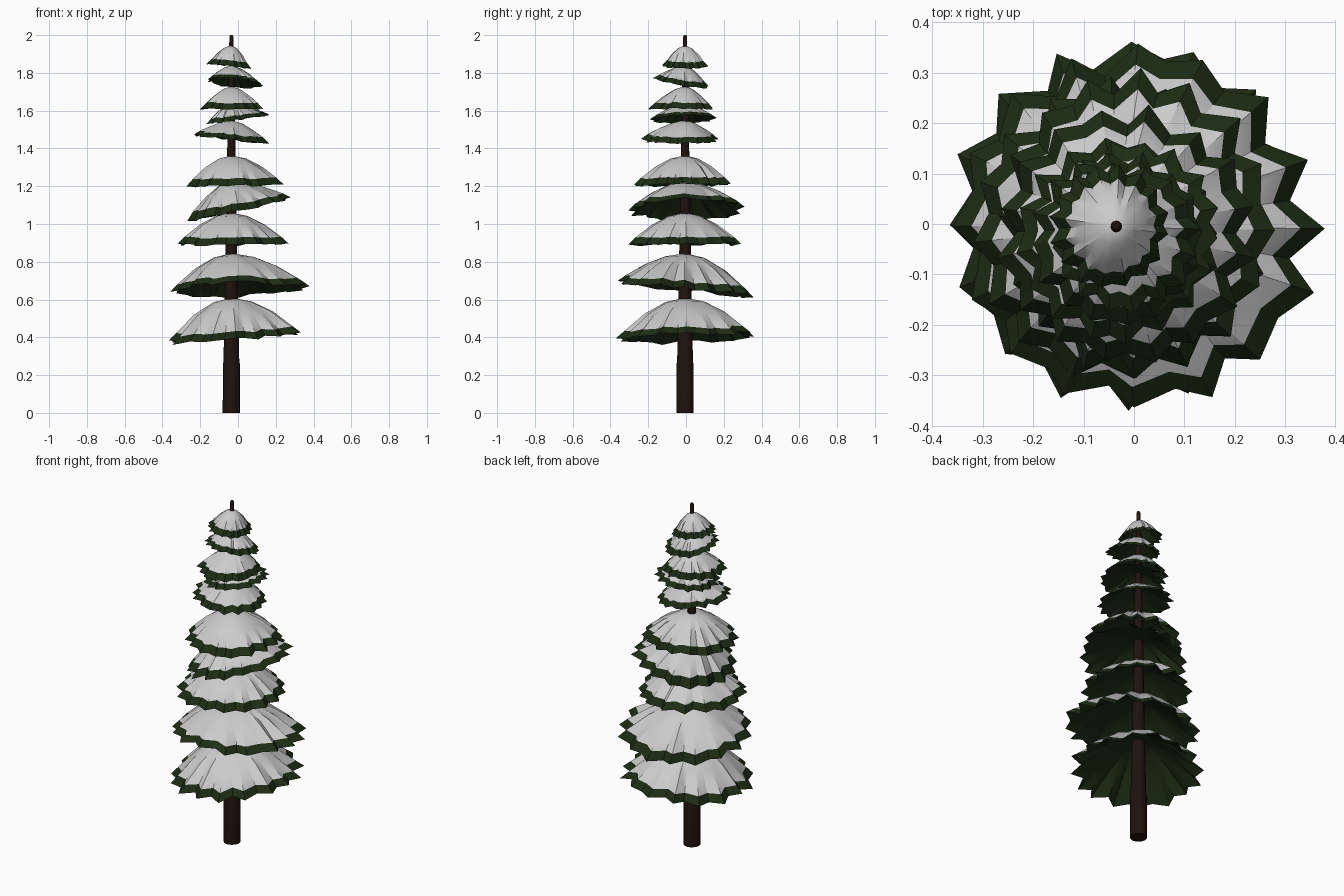
import bpy, bmesh, math, random

if "Cube" in bpy.data.objects:
    bpy.data.objects.remove(bpy.data.objects["Cube"])

random.seed(7)
TX, TY = -0.035, -0.005   # trunk axis
POINTS = 16               # star points on each branch layer


def material(name, rgb):
    m = bpy.data.materials.new(name)
    m.diffuse_color = (*rgb, 1)
    m.use_nodes = True
    m.node_tree.nodes["Principled BSDF"].inputs["Base Color"].default_value = m.diffuse_color
    return m


SNOW = material("snow", (0.77, 0.77, 0.77))
GREEN = material("needles", (0.012, 0.026, 0.007))
BARK = material("bark", (0.014, 0.006, 0.004))


def skin(name, rings, mat):
    """Join successive closed rings of points; a one-point ring is a pole."""
    bm = bmesh.new()
    loops = [[bm.verts.new(p) for p in r] for r in rings]
    for a, b in zip(loops, loops[1:]):
        n = max(len(a), len(b))
        for i in range(n):
            j = (i + 1) % n
            if len(a) == 1:
                bm.faces.new((a[0], b[i], b[j]))
            elif len(b) == 1:
                bm.faces.new((a[i], b[0], a[j]))
            else:
                bm.faces.new((a[i], b[i], b[j], a[j]))
    me = bpy.data.meshes.new(name)
    bm.to_mesh(me)
    bm.free()
    me.materials.append(mat)
    ob = bpy.data.objects.new(name, me)
    bpy.context.collection.objects.link(ob)
    return ob


# Trunk: tapered lathe, drawn from top to bottom
def circle(r, z, n=12):
    return [(TX + r * math.cos(2 * math.pi * i / n),
             TY + r * math.sin(2 * math.pi * i / n), z) for i in range(n)]


trunk = [(0.006, 2.0), (0.011, 1.99), (0.012, 1.9), (0.022, 1.4), (0.03, 0.9),
         (0.035, 0.62), (0.042, 0.27), (0.045, 0.26), (0.046, 0.0)]
skin("trunk", [[(TX, TY, 2.0)]] + [circle(r, z) for r, z in trunk]
     + [[(TX, TY, 0.0)]], BARK)

# Branch layers: apex z, x left/right, y front/back, rim z left/right/front/back
LAYERS = [
    (0.61, -0.37, 0.34, -0.36, 0.37, 0.37, 0.42, 0.39, 0.41),
    (0.845, -0.36, 0.37, -0.37, 0.36, 0.65, 0.66, 0.69, 0.62),
    (1.06, -0.325, 0.265, -0.315, 0.285, 0.89, 0.89, 0.89, 0.89),
    (1.225, -0.265, 0.28, -0.31, 0.31, 1.02, 1.135, 1.07, 1.08),
    (1.363, -0.275, 0.245, -0.28, 0.235, 1.20, 1.21, 1.20, 1.21),
    (1.55, -0.235, 0.168, -0.24, 0.175, 1.475, 1.43, 1.44, 1.44),
    (1.64, -0.17, 0.17, -0.19, 0.165, 1.535, 1.58, 1.55, 1.56),
    (1.73, -0.205, 0.14, -0.205, 0.145, 1.61, 1.61, 1.61, 1.61),
    (1.84, -0.165, 0.13, -0.175, 0.12, 1.765, 1.735, 1.77, 1.72),
    (1.947, -0.167, 0.072, -0.13, 0.12, 1.85, 1.825, 1.835, 1.835),
]

for k, (top, xl, xr, yf, yb, zl, zr, zf, zb) in enumerate(LAYERS, 1):
    cx, cy, rx, ry = (xl + xr) / 2, (yf + yb) / 2, (xr - xl) / 2, (yb - yf) / 2
    zm = (zl + zr + zf + zb) / 4
    phase = 0 if k < 3 else random.uniform(0, 0.4)
    star = []
    for i in range(2 * POINTS):
        a = phase + math.pi * i / POINTS + random.uniform(-0.04, 0.04)
        f = random.uniform(0.83, 0.92) if i % 2 else random.uniform(0.97, 1.03)
        star.append((a, f, random.uniform(-0.012, 0.012) * rx / 0.36))

    def ring(t, drop, lower=0.0):
        pts = []
        for a, f, dz in star:
            c, s = math.cos(a), math.sin(a)
            f = 0.95 + (f - 0.95) * t       # folds deepen towards the rim
            rim = zm + (zr - zl) / 2 * c + (zb - zf) / 2 * s + dz
            pts.append((TX + (cx - TX + rx * f * c) * t,
                        TY + (cy - TY + ry * f * s) * t,
                        top + (rim - top) * drop - lower))
        return pts

    band = 1 - (0.02 + 0.055 * rx) / rx     # snow stops short of the rim
    edge = ring(band, 1 - min(0.26, 0.037 / (top - zm)))
    d1, d2 = (0.11, 0.39) if k < 6 else (0.15, 0.45)
    skin(f"snow_layer_{k}", [[(TX, TY, top)], ring(0.3, d1), ring(0.6, d2), edge], SNOW)
    skin(f"branch_layer_{k}", [edge, ring(1, 1), ring(0.6, d2, 0.02),
                               ring(0.3, d1, 0.02), [(TX, TY, top - 0.02)]], GREEN)

# Soft snow and bark, with the strong folds kept sharp
for ob in bpy.context.collection.objects:
    ob.select_set(True)
    bpy.context.view_layer.objects.active = ob
bpy.ops.object.shade_smooth_by_angle(angle=math.radians(30))
